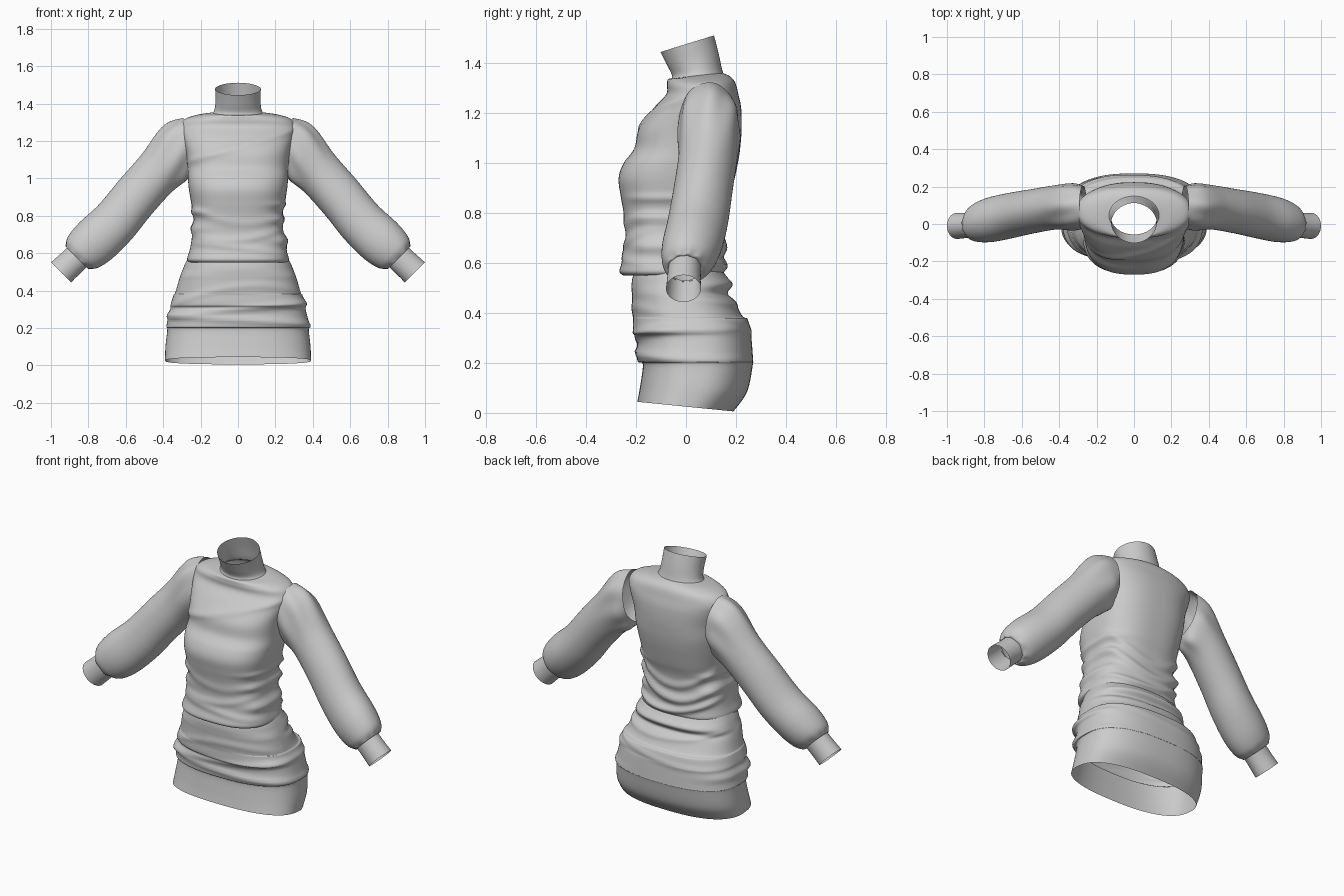
import bpy, math
from math import sin, cos, pi, exp

SEG = 96


def spline(rows, steps):
    """Catmull-Rom interpolation through parameter rows."""
    out = []
    for i in range(len(rows) - 1):
        p0, p1 = rows[max(i - 1, 0)], rows[i]
        p2, p3 = rows[i + 1], rows[min(i + 2, len(rows) - 1)]
        for k in range(steps):
            t = k / steps
            out.append([0.5 * (2 * b + (c - a) * t + (2 * a - 5 * b + 4 * c - d) * t * t
                               + (3 * b - a - 3 * c + d) * t ** 3)
                        for a, b, c, d in zip(p0, p1, p2, p3)])
    out.append(list(rows[-1]))
    return out


def loft(name, rings, mirror=False):
    """Open tube through rings of equal point count."""
    n = len(rings[0])
    faces = [(i * n + j, i * n + (j + 1) % n, (i + 1) * n + (j + 1) % n, (i + 1) * n + j)
             for i in range(len(rings) - 1) for j in range(n)]
    me = bpy.data.meshes.new(name)
    me.from_pydata([p for r in rings for p in r], [], faces)
    me.polygons.foreach_set("use_smooth", [True] * len(faces))
    ob = bpy.data.objects.new(name, me)
    bpy.context.collection.objects.link(ob)
    if mirror:
        m = ob.modifiers.new("Mirror", 'MIRROR')
        m.use_mirror_merge = False
    return ob


def spow(v, e):
    return math.copysign(abs(v) ** e, v)


def fold_offset(folds, x, z, c, s):
    """Sum of cloth folds: (facing, height, slope, sag, amplitude, width)."""
    d = 0
    for facing, z0, slope, sag, amp, w in folds:
        mask = {'F': max(0, -s), 'B': max(0, s), 'L': max(0, -c) ** 3, 'R': max(0, c) ** 3}[facing]
        d += amp * min(1, mask * 1.6) * exp(-((z - z0 - slope * x - sag * x * x) / w) ** 2)
    return d


def body(name, rows, steps, folds=()):
    """Rows: z, half width, front y, back y, squareness, rise per y."""
    rings = []
    for z, hw, yf, yb, n, tilt in spline(rows, steps):
        ring = []
        for j in range(SEG):
            a = 2 * pi * j / SEG
            c, s = cos(a), sin(a)
            x, cy = hw * spow(c, 2 / n), (yf + yb) / 2
            y = cy + (yb - yf) / 2 * spow(s, 2 / n)
            zz = z + tilt * y
            d = fold_offset(folds, x, zz, c, s)
            ring.append((x + d * c, y + d * s, zz))
        rings.append(ring)
    return loft(name, rings)


# Skirt with draped hip folds
body("skirt", [
    (.025, .39, -.195, .19, 2.5, -.1),
    (.10, .388, -.183, .245, 2.5, -.06),
    (.195, .378, -.173, .268, 2.5, 0),
    (.21, .383, -.195, .269, 2.5, 0),
    (.30, .362, -.193, .262, 2.5, 0),
    (.325, .36, -.211, .257, 2.5, 0),
    (.375, .345, -.212, .247, 2.5, 0),
    (.388, .336, -.213, .226, 2.4, 0),
    (.45, .318, -.215, .19, 2.4, 0),
    (.48, .308, -.217, .167, 2.4, 0),
    (.515, .295, -.218, .187, 2.4, 0),
    (.55, .28, -.212, .16, 2.4, 0),
    (.61, .25, -.195, .12, 2.4, 0)], 7, [
    ('F', .30, .08, 0, .012, .018), ('F', .245, -.05, 0, .012, .014),
    ('F', .42, .1, -.5, .005, .02), ('B', .33, .1, .2, .006, .018),
    ('B', .44, -.08, .4, .008, .016), ('L', .27, 0, 0, .010, .02),
    ('R', .335, 0, 0, .010, .018), ('R', .215, 0, 0, .006, .014)])

# Bloused sweater body up to the shoulders
body("sweater_body", [
    (.585, .235, -.20, .12, 2.6, 0),
    (.555, .255, -.235, .14, 2.6, .02),
    (.57, .272, -.266, .15, 2.6, .02),
    (.62, .258, -.252, .145, 2.6, 0),
    (.70, .243, -.242, .145, 2.6, 0),
    (.80, .237, -.250, .157, 2.6, 0),
    (.87, .25, -.262, .178, 2.6, 0),
    (.94, .262, -.270, .195, 2.6, 0),
    (1.0, .268, -.250, .208, 2.6, 0),
    (1.06, .27, -.207, .217, 2.6, 0),
    (1.14, .278, -.188, .223, 2.5, 0),
    (1.22, .298, -.13, .221, 2.4, 0),
    (1.275, .308, -.08, .21, 2.3, 0),
    (1.315, .285, -.076, .198, 2.2, .03),
    (1.338, .215, -.074, .178, 2.1, .05),
    (1.345, .145, -.064, .15, 2, .1),
    (1.345, .128, -.056, .14, 2, .15)], 7, [
    ('F', .67, .08, .8, .008, .02), ('F', .63, -.12, 0, .007, .018),
    ('F', 1.17, .3, 0, .008, .02), ('F', .76, -.1, 1, .005, .02),
    ('B', .66, .1, 2, .022, .028), ('B', .74, .05, 2.2, .012, .022),
    ('B', .59, -.1, 1, .018, .02), ('L', .73, 0, 0, .014, .025),
    ('L', .82, 0, 0, .012, .02), ('R', .67, 0, 0, .020, .03),
    ('R', .78, 0, 0, .012, .02), ('R', .86, 0, 0, .008, .016)])

# High collar, leaning forward
body("collar", [
    (1.335, .14, -.066, .15, 2, .15),
    (1.36, .126, -.056, .142, 2, .18),
    (1.41, .12, -.075, .130, 2, .25),
    (1.477, .122, -.102, .112, 1.9, .31)], 6)


def sleeve(name, rows, steps, wrinkle):
    """Rows: centre x, y, z, slant in degrees, slanted radius, y radius."""
    path = spline(rows, steps)
    rings = []
    for i, (cx, cy, cz, t, a, b) in enumerate(path):
        t, u = math.radians(t), i / (len(path) - 1)
        ring = []
        for j in range(64):
            th = 2 * pi * j / 64
            r = 1 + wrinkle(u, th)
            p, q = a * cos(th) * r, b * sin(th) * r
            ring.append((cx + p * cos(t), cy + q, cz + p * sin(t)))
        rings.append(ring)
    return loft(name, rings, mirror=True)


def sleeve_wrinkle(u, th):
    gather = .05 * exp(-((u - .93) / .09) ** 2) * sin(9 * th + 1.5 * sin(2 * th))
    cap = .035 * exp(-((u - .12) / .1) ** 2) * sin(7 * th + 10 * u)
    drape = .022 * sin(pi * u) * sin(3 * th + 5 * u)
    return gather + cap + drape


# Balloon sleeves, gathered at the wrist
sleeve("sleeves", [
    (.272, .09, 1.18, 82, .145, .115),
    (.335, .093, 1.132, 68, .158, .124),
    (.43, .088, 1.03, 53, .130, .118),
    (.545, .068, .90, 47, .126, .118),
    (.655, .045, .767, 45, .127, .121),
    (.76, .022, .668, 45, .130, .120),
    (.828, .008, .607, 45, .116, .105),
    (.858, 0, .580, 45, .088, .080),
    (.862, -.005, .577, 45, .074, .066)], 8, sleeve_wrinkle)

# Fitted cuffs
sleeve("cuffs", [
    (.855, -.005, .583, 45, .074, .066),
    (.90, -.008, .541, 45, .074, .067),
    (.946, -.01, .498, 45, .076, .07)], 4, lambda u, th: 0)
